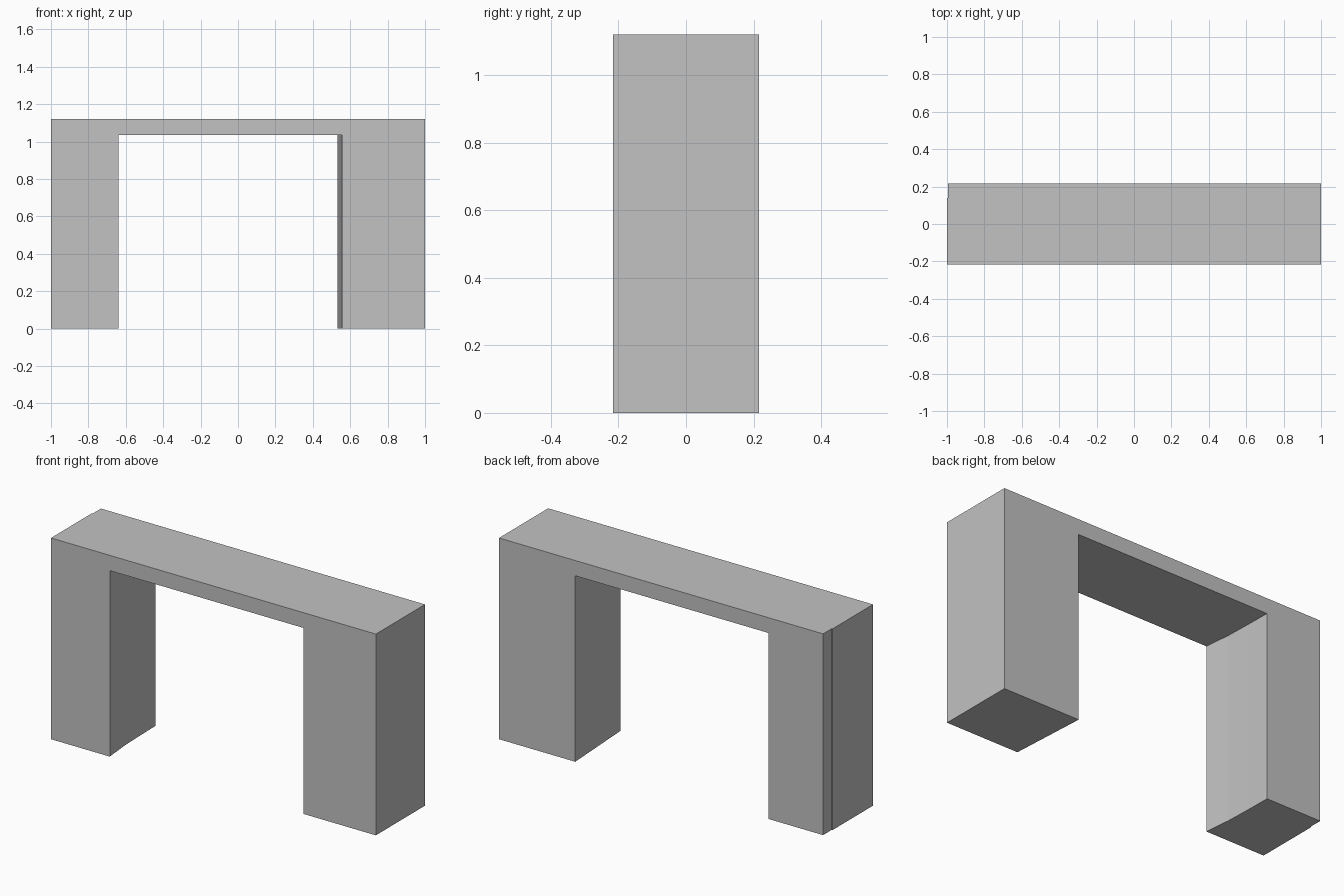
import bpy
import bmesh

default = bpy.data.objects.get("Cube")
if default:
    bpy.data.objects.remove(default, do_unlink=True)


def prism(name, outline, bottom, top):
    """Extrude an (x, y) outline upward into a closed solid."""
    bm = bmesh.new()
    base = bm.faces.new([bm.verts.new((x, y, bottom)) for x, y in outline])
    grown = bmesh.ops.extrude_face_region(bm, geom=[base])["geom"]
    for v in grown:
        if isinstance(v, bmesh.types.BMVert):
            v.co.z = top
    bmesh.ops.recalc_face_normals(bm, faces=bm.faces)
    mesh = bpy.data.meshes.new(name)
    bm.to_mesh(mesh)
    bm.free()
    obj = bpy.data.objects.new(name, mesh)
    bpy.context.collection.objects.link(obj)
    return obj


# Plain stone colour
stone = bpy.data.materials.new("light_grey_stone")
stone.use_nodes = True
colour = (0.54, 0.54, 0.54, 1)
stone.diffuse_color = colour
stone.node_tree.nodes["Principled BSDF"].inputs["Base Color"].default_value = colour

# Solid block, with a tiny step at its back right edge
half = 0.216
archway = prism("archway", [(-1, -half), (1, -half), (1, half),
                            (-0.995, half), (-0.995, 0.14), (-1, 0.14)], 0, 1.12)
archway.data.materials.append(stone)

# Opening: slanted left jamb, gently curved right jamb
opening = prism("opening_cutter", [(-0.63, -0.3), (0.56, -0.3), (0.526, 0.3),
                                   (-0.661, 0.3), (-0.657, 0.07),
                                   (-0.653, -0.065)], -0.2, 1.035)
opening.data.materials.append(stone)
opening.hide_render = True

# Cut the passage and discard the cutter
cut = archway.modifiers.new("passage", "BOOLEAN")
cut.operation = "DIFFERENCE"
cut.solver = "EXACT"
cut.object = opening
bpy.context.view_layer.objects.active = archway
archway.select_set(True)
bpy.ops.object.modifier_apply(modifier=cut.name)
bpy.data.objects.remove(opening, do_unlink=True)
